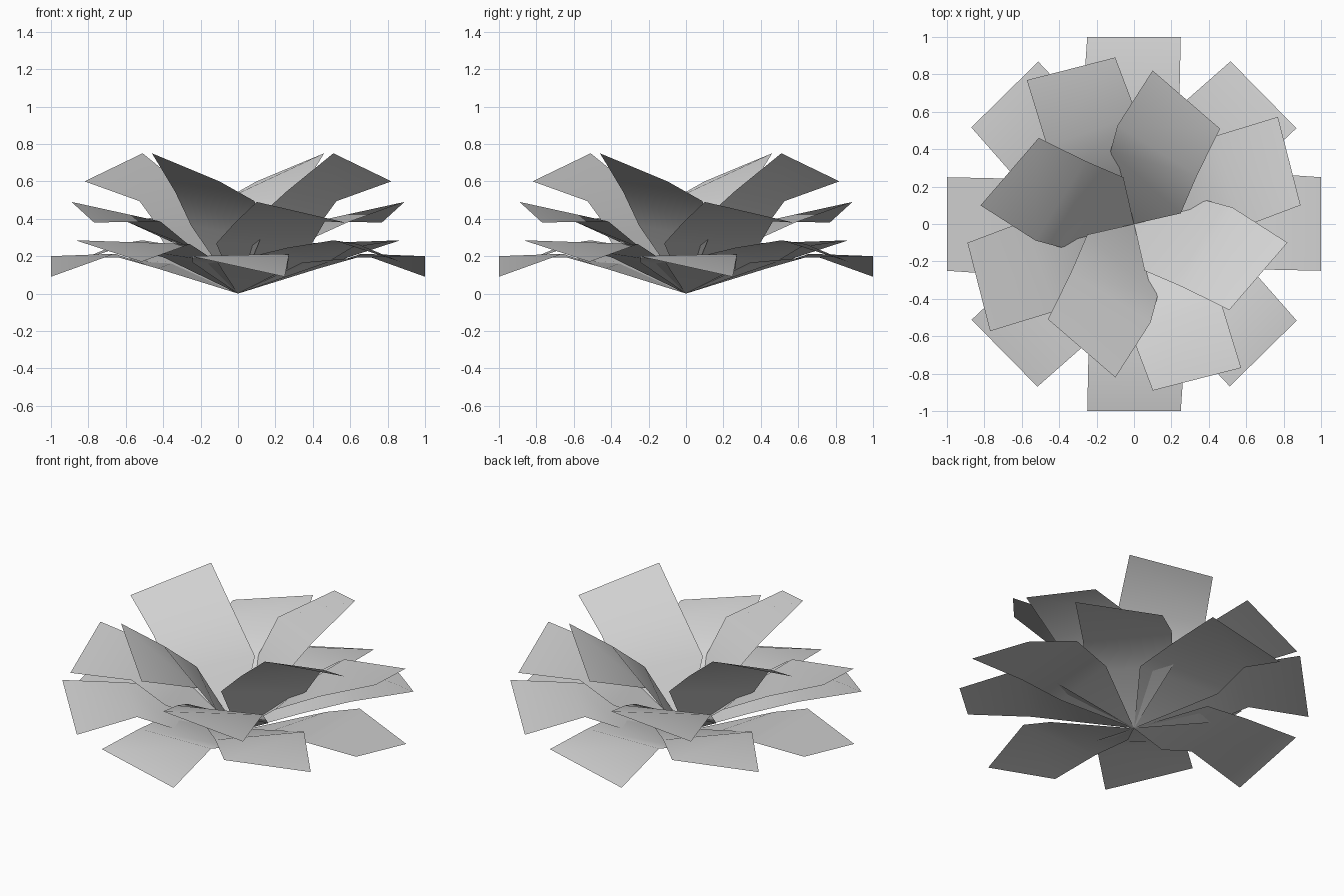
import bpy, math
from mathutils import Vector, Matrix

if "Cube" in bpy.data.objects:
    bpy.data.objects.remove(bpy.data.objects["Cube"])

# One colour for all leaves
grey = bpy.data.materials.new("pale_grey")
grey.diffuse_color = (0.65, 0.65, 0.65, 1)
grey.use_nodes = True
grey.node_tree.nodes["Principled BSDF"].inputs["Base Color"].default_value = grey.diffuse_color

# Leaf cross-sections (along, across, up): left and right edge points,
# from near the root outwards; the strip twists and curls as it goes
RINGS = [((0.36, -0.26, 0.06), (0.44, 0.24, 0.124)),
         ((0.65, -0.255, 0.045), (0.675, 0.24, 0.17))]

# Leaf layers: name, turn in degrees, the two corners of the leaf tip
# given as (outward, sideways, up)
LAYERS = [
    ("bottom_leaf", 0.0, (1.0, -0.25, 0.20), (1.0, 0.25, 0.09)),
    ("lower_leaf", 45.0, (0.976, -0.252, 0.285), (0.98, 0.25, 0.17)),
    ("upper_leaf", 22.5, (0.861, -0.248, 0.49), (0.93, 0.235, 0.38)),
    ("inner_leaf", -22.5, (0.647, -0.23, 0.75), (0.796, 0.222, 0.60)),
]


def leaf_points(left, right):
    """Root point, curled sections and tip of one leaf aimed along x."""
    left, right = Vector(left), Vector(right)
    centre = (left + right) / 2
    size = centre.length
    along = centre.normalized()
    across = right - left
    across = (across - along * across.dot(along)).normalized()
    up = along.cross(across)
    points = [Vector((0, 0, 0))]
    for ring in RINGS:
        for a, c, u in ring:
            points.append((along * a + across * c + up * u) * size)
    return points + [left, right]


FACES = [(0, 1, 2), (2, 1, 3, 4), (4, 3, 5, 6)]

# Four copies of each leaf around the centre
for name, turn, left, right in LAYERS:
    points = leaf_points(left, right)
    for i in range(4):
        spin = Matrix.Rotation(math.radians(turn + 90 * i), 3, 'Z')
        mesh = bpy.data.meshes.new(f"{name}_{i + 1}")
        mesh.from_pydata([spin @ p for p in points], [], FACES)
        mesh.materials.append(grey)
        mesh.flip_normals()
        for poly in mesh.polygons:
            poly.use_smooth = True
        # Face the upper side of the leaf upwards
        if sum(p.normal.z * p.area for p in mesh.polygons) < 0:
            mesh.flip_normals()
        mesh.update()
        leaf = bpy.data.objects.new(f"{name}_{i + 1}", mesh)
        bpy.context.collection.objects.link(leaf)
